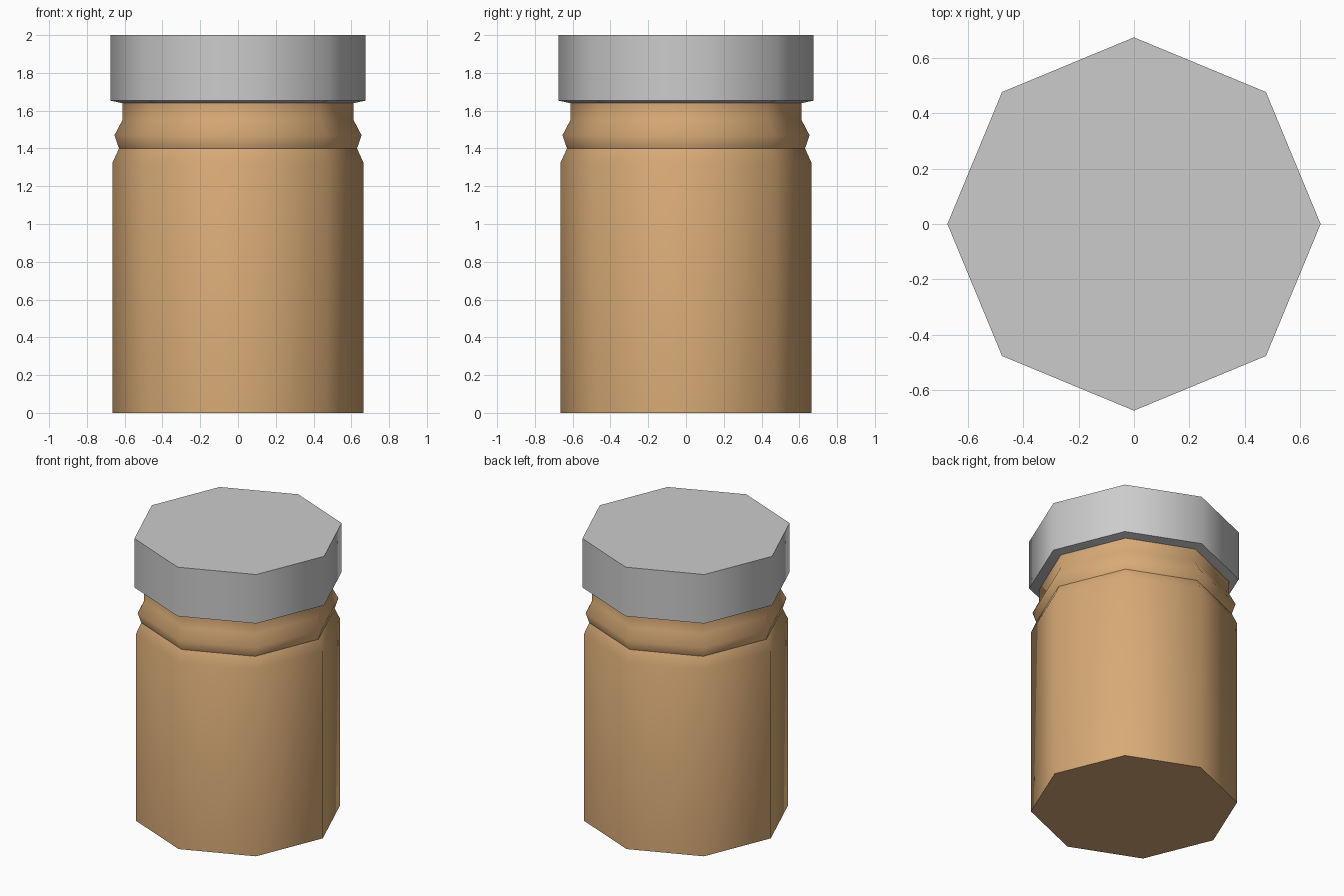
import bpy, bmesh
from math import cos, sin, tau

if "Cube" in bpy.data.objects:
    bpy.data.objects.remove(bpy.data.objects["Cube"])

SIDES = 8


def lathe(name, profile, sharp_rings=(), cap_bottom=False, cap_top=False):
    """Revolve (radius, z) points into an eight-sided smooth-shaded shell."""
    bm = bmesh.new()
    rings = [[bm.verts.new((r * cos(tau * i / SIDES), r * sin(tau * i / SIDES), z))
              for i in range(SIDES)] for r, z in profile]
    for low, high in zip(rings, rings[1:]):
        for i in range(SIDES):
            j = (i + 1) % SIDES
            bm.faces.new((low[i], low[j], high[j], high[i])).smooth = True
    if cap_bottom:
        bm.faces.new(rings[0][::-1])
    if cap_top:
        bm.faces.new(rings[-1])
    # Creases around chosen rings
    for k in sharp_rings:
        for i in range(SIDES):
            bm.edges.get((rings[k][i], rings[k][(i + 1) % SIDES])).smooth = False
    mesh = bpy.data.meshes.new(name)
    bm.to_mesh(mesh)
    bm.free()
    obj = bpy.data.objects.new(name, mesh)
    bpy.context.collection.objects.link(obj)
    return obj


# Jar body: straight wall, shoulder, raised bead and neck
body = lathe("jar_body",
             [(0.664, 0), (0.664, 1.325), (0.63, 1.40), (0.654, 1.47),
              (0.612, 1.55), (0.612, 1.64)],
             sharp_rings=(0, 2), cap_bottom=True)
tan = bpy.data.materials.new("tan")
tan.diffuse_color = (0.68, 0.40, 0.18, 1)
tan.use_nodes = True
tan.node_tree.nodes["Principled BSDF"].inputs["Base Color"].default_value = tan.diffuse_color
body.data.materials.append(tan)

# Lid: sloping underside meeting the neck, straight rim and flat top
lathe("lid", [(0.612, 1.64), (0.675, 1.653), (0.675, 2.0)],
      sharp_rings=(1, 2), cap_top=True)
